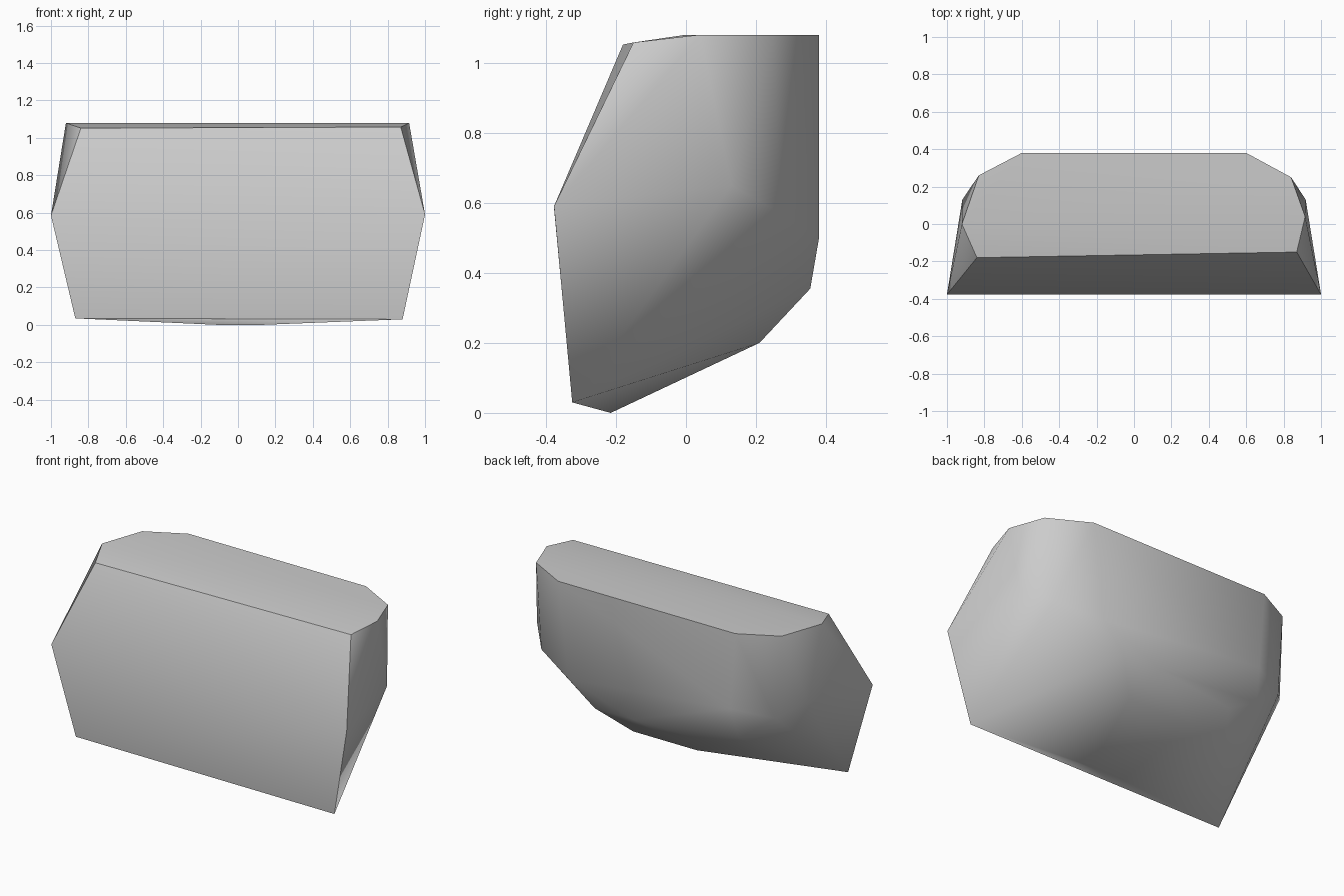
import bpy
import bmesh
import math

cube = bpy.data.objects.get("Cube")
if cube:
    bpy.data.objects.remove(cube, do_unlink=True)

# Single stone-grey material
grey = bpy.data.materials.new("stone grey")
grey.use_nodes = True
colour = (0.6, 0.6, 0.6, 1)
grey.diffuse_color = colour
grey.node_tree.nodes["Principled BSDF"].inputs["Base Color"].default_value = colour

# Corners of the flat top, the front and the flanks
top_rim = [(-0.92, 0, 1.08), (-0.83, 0.26, 1.08), (-0.6, 0.38, 1.08),
           (0.6, 0.38, 1.08), (0.84, 0.25, 1.08), (0.915, 0.04, 1.08)]
front = [(-0.84, -0.18, 1.052), (0.87, -0.15, 1.058),
         (-1, -0.377, 0.585), (1, -0.377, 0.59),
         (-0.87, -0.325, 0.035), (0.88, -0.325, 0.03)]
flanks = [(side * x, y, z) for side in (-1, 1)
          for x, y, z in [(0.918, 0.13, 0.65), (0.79, 0.27, 0.57)]]

# Tapering back and underside
back = [(-0.565, 0.38, 0.61), (-0.59, 0.33, 0.42), (-0.41, 0.31, 0.33),
        (0.53, 0.38, 0.5), (0.37, 0.355, 0.355), (0.11, 0.355, 0.355)]
underside = [(-0.22, 0.21, 0.2), (0.21, 0.21, 0.2),
             (-0.1, -0.215, 0), (0.12, -0.215, 0)]

# Faceted block stretched over the corners
bm = bmesh.new()
for corner in top_rim + front + flanks + back + underside:
    bm.verts.new(corner)
hull = bmesh.ops.convex_hull(bm, input=bm.verts)
loose = {v for v in hull["geom_interior"] + hull["geom_unused"]
         if isinstance(v, bmesh.types.BMVert)}
bmesh.ops.delete(bm, geom=list(loose), context="VERTS")
bmesh.ops.dissolve_limit(bm, angle_limit=math.radians(0.5),
                         verts=bm.verts, edges=bm.edges)
bmesh.ops.recalc_face_normals(bm, faces=bm.faces)

mesh = bpy.data.meshes.new("stone_block")
bm.to_mesh(mesh)
bm.free()
mesh.materials.append(grey)
block = bpy.data.objects.new("stone_block", mesh)
bpy.context.collection.objects.link(block)

# Soft facets with sharp main edges
bpy.ops.object.select_all(action="DESELECT")
block.select_set(True)
bpy.context.view_layer.objects.active = block
bpy.ops.object.shade_smooth_by_angle(angle=math.radians(45))
